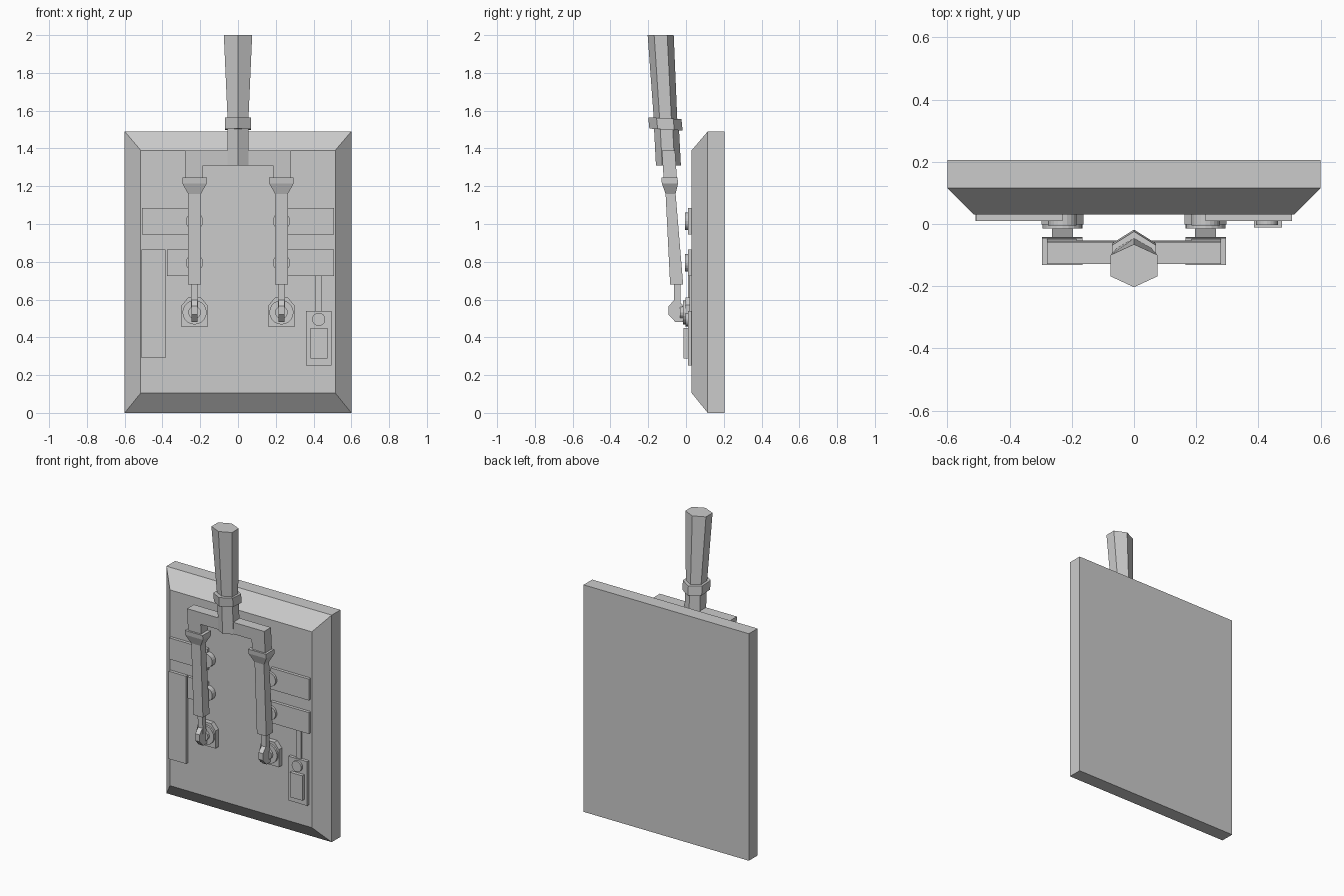
import bpy, bmesh, math

if "Cube" in bpy.data.objects:
    bpy.data.objects.remove(bpy.data.objects["Cube"])

grey = bpy.data.materials.new("plain_grey")
grey.diffuse_color = (0.6, 0.6, 0.6, 1)
grey.use_nodes = True
grey.node_tree.nodes["Principled BSDF"].inputs["Base Color"].default_value = grey.diffuse_color


def finish(name, bm):
    bmesh.ops.recalc_face_normals(bm, faces=bm.faces)
    me = bpy.data.meshes.new(name)
    bm.to_mesh(me)
    bm.free()
    me.materials.append(grey)
    ob = bpy.data.objects.new(name, me)
    bpy.context.collection.objects.link(ob)
    return ob


def loft(name, rings):
    """Skin a list of equal-length point rings and cap both ends."""
    bm = bmesh.new()
    vs = [[bm.verts.new(p) for p in r] for r in rings]
    n = len(vs[0])
    for a, b in zip(vs, vs[1:]):
        for i in range(n):
            j = (i + 1) % n
            bm.faces.new((a[i], a[j], b[j], b[i]))
    bm.faces.new(vs[0][::-1])
    bm.faces.new(vs[-1])
    return finish(name, bm)


def rect_xz(x0, x1, z0, z1, y):
    return [(x0, y, z0), (x1, y, z0), (x1, y, z1), (x0, y, z1)]


def plate(name, x0, x1, z0, z1, y0, y1=0.035):
    return loft(name, [rect_xz(x0, x1, z0, z1, y) for y in (y0, y1)])


def prism(name, outline, y0, y1):
    return loft(name, [[(x, y, z) for x, z in outline] for y in (y0, y1)])


def disc(name, x, z, r, y0, y1, n=20):
    pts = [(x + r * math.cos(2 * math.pi * i / n), z + r * math.sin(2 * math.pi * i / n))
           for i in range(n)]
    return prism(name, pts, y0, y1)


def hexagon(rx, ry, y, z, lean=0.0):
    """Horizontal hexagon pointing to front and back, half width rx, half depth ry."""
    return [(rx * a, y + ry * b, z + lean * b)
            for a, b in ((0, -1), (1, -.5), (1, .5), (0, 1), (-1, .5), (-1, -.5))]


def rect_xy(x, hx, y0, y1, z):
    return [(x - hx, y0, z), (x + hx, y0, z), (x + hx, y1, z), (x - hx, y1, z)]


# Bevelled back panel
loft("back_panel", [rect_xz(-.6, .6, 0, 1.49, .205), rect_xz(-.6, .6, 0, 1.49, .115),
                    rect_xz(-.515, .515, .105, 1.39, .03)])

# Leaning handle: grip, collar and shaft
loft("grip", [hexagon(.055, .062, -.108, 1.55), hexagon(.075, .069, -.134, 2.0)])
loft("collar", [hexagon(.07, .088, -.106, 1.50, -.005), hexagon(.07, .088, -.112, 1.56, -.005)])
loft("shaft", [hexagon(.055, .066, -.093, 1.31), hexagon(.055, .066, -.104, 1.52)])

# Forked crossbar, sheared to follow the lean of the handle
fork = [(-.28, 1.22), (-.185, 1.22), (-.185, 1.31), (.185, 1.31), (.185, 1.22),
        (.28, 1.22), (.28, 1.39), (-.28, 1.39)]
bar = prism("crossbar", fork, -.035, .035)
for v in bar.data.vertices:
    v.co.y += -.082 - .065 * (v.co.z - 1.22)

for side, s in (("left", -1), ("right", 1)):
    x = .23 * s
    # Arm with flared top socket
    loft(side + "_arm", [rect_xy(x, .034, -.084, -.015, .68),
                         rect_xy(x, .034, -.108, -.055, 1.16),
                         rect_xy(x, .065, -.128, -.042, 1.215),
                         rect_xy(x, .065, -.131, -.045, 1.245)])
    # Blade under the arm and its hinge knuckle
    loft(side + "_blade", [rect_xy(x, .018, -.062, -.03, .56), rect_xy(x, .018, -.064, -.03, .70)])
    loft(side + "_knuckle", [[(x + dx, y, z) for y, z in
         ((-.06, .60), (-.092, .565), (-.092, .52), (-.055, .48), (-.01, .48), (-.02, .575))]
         for dx in (-.016, .016)])
    # Hinge mount, washer and boss
    prism(side + "_hinge_plate", [(x - .068, .455), (x + .068, .455), (x + .068, .57),
          (x + .035, .61), (x - .035, .61), (x - .068, .57)], -.002, .035)
    disc(side + "_washer", x, .532, .064, -.015, .0)
    disc(side + "_boss", x, .532, .034, -.032, -.01, 12)
    # Terminal plates with round contacts behind the arms
    for level, z, outer in (("upper", 1.015, .507), ("lower", .795, .375 if s < 0 else .507)):
        a, b = sorted((.23 * s, outer * s))
        plate(f"{side}_{level}_terminal", a, b, z - .07, z + .07, .01)
        disc(f"{side}_{level}_contact", x, z, .046, -.005, .035)

# Tall block on the left
plate("tall_block", -.51, -.385, .29, .865, .01)

# Fuse unit on the right with its connecting strip
plate("fuse_strip", .407, .445, .53, .735, .018)
plate("fuse_base", .36, .495, .25, .54, .01)
plate("fuse_body", .385, .475, .287, .45, -.012)
disc("fuse_stud", .427, .495, .035, -.003, .02)
